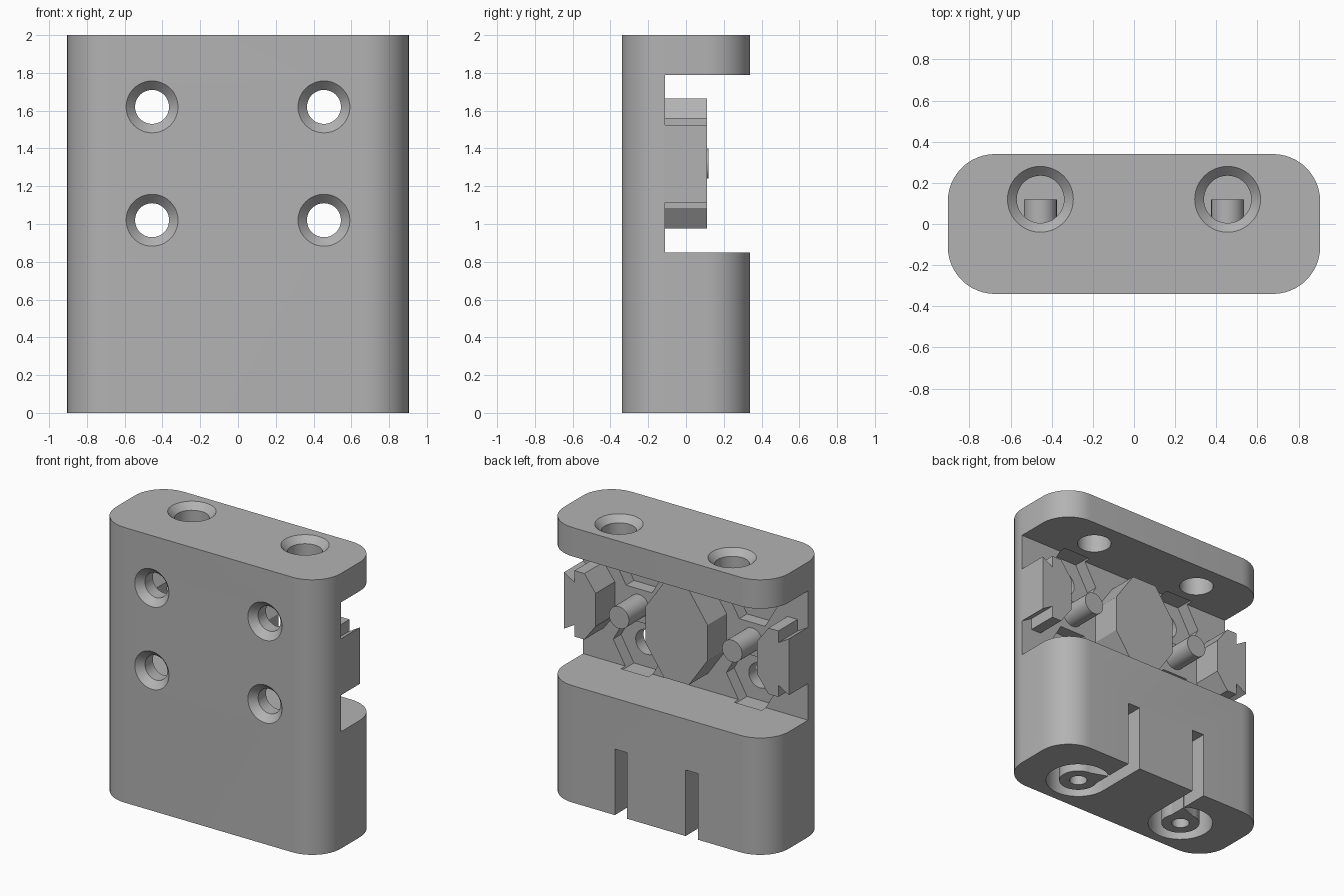
import bpy, bmesh, math
from mathutils import Matrix, Vector

cube = bpy.data.objects.get("Cube")
if cube:
    bpy.data.objects.remove(cube, do_unlink=True)

grey = bpy.data.materials.new("plain_grey")
grey.use_nodes = True
colour = (0.45, 0.45, 0.45, 1)
grey.diffuse_color = colour
grey.node_tree.nodes["Principled BSDF"].inputs["Base Color"].default_value = colour

W, D, H, R = 0.905, 0.34, 2.0, 0.23   # half width, half depth, height, corner radius
WALL, LOW, HIGH = -0.11, 0.85, 1.79   # wall surface and bay limits
MID, PEG_X = 1.32, 0.455              # bay centre height, peg position


def finish(name, bm):
    bmesh.ops.recalc_face_normals(bm, faces=bm.faces)
    mesh = bpy.data.meshes.new(name)
    bm.to_mesh(mesh)
    bm.free()
    mesh.materials.append(grey)
    ob = bpy.data.objects.new(name, mesh)
    bpy.context.collection.objects.link(ob)
    return ob


def prism(name, points, start, end, axis="Z"):
    """Extrude a 2D outline along z (points are x, y) or along y (points are x, z)."""
    bm = bmesh.new()
    place = (lambda a, b, t: (a, b, t)) if axis == "Z" else (lambda a, b, t: (a, t, b))
    face = bm.faces.new([bm.verts.new(place(a, b, start)) for a, b in points])
    moved = bmesh.ops.extrude_face_region(bm, geom=[face])["geom"]
    bmesh.ops.translate(bm, vec=Vector(place(0, 0, end - start)),
                        verts=[v for v in moved if isinstance(v, bmesh.types.BMVert)])
    return finish(name, bm)


def ring(cx, cy, r, n=48):
    return [(cx + r * math.cos(math.tau * i / n), cy + r * math.sin(math.tau * i / n))
            for i in range(n)]


def box(name, x0, x1, y0, y1, z0, z1):
    return prism(name, [(x0, y0), (x1, y0), (x1, y1), (x0, y1)], z0, z1)


def cone(name, r1, r2, depth, centre, axis="Z"):
    """Cone whose wide end r1 points down, or to the front for axis Y."""
    bm = bmesh.new()
    turn = Matrix.Rotation(-math.pi / 2, 4, "X") if axis == "Y" else Matrix()
    bmesh.ops.create_cone(bm, cap_ends=True, segments=48, radius1=r1, radius2=r2,
                          depth=depth, matrix=Matrix.Translation(centre) @ turn)
    return finish(name, bm)


def apply_boolean(target, tool, operation="DIFFERENCE"):
    mod = target.modifiers.new("cut", "BOOLEAN")
    mod.operation, mod.solver, mod.object = operation, "EXACT", tool
    bpy.context.view_layer.objects.active = target
    bpy.ops.object.modifier_apply(modifier=mod.name)
    bpy.data.objects.remove(tool, do_unlink=True)


def smooth(ob):
    bpy.ops.object.select_all(action="DESELECT")
    ob.select_set(True)
    bpy.context.view_layer.objects.active = ob
    bpy.ops.object.shade_smooth_by_angle(angle=math.radians(25))


# Rounded body with the open bay at the back
outline = []
for sx, sy, first in ((1, 1, 0), (-1, 1, 90), (-1, -1, 180), (1, -1, 270)):
    for step in range(13):
        a = math.radians(first + step * 7.5)
        outline.append((sx * (W - R) + R * math.cos(a), sy * (D - R) + R * math.sin(a)))
body = prism("body", outline, 0, H)
apply_boolean(body, box("bay", -1, 1, WALL, 0.5, LOW, HIGH))

for s in (-1, 1):
    x = s * PEG_X
    # Countersunk holes in the top plate
    apply_boolean(body, prism("top_hole", ring(x, 0.12, 0.115), HIGH - 0.1, H + 0.1))
    apply_boolean(body, cone("top_sink", 0.105, 0.17, 0.065, (x, 0.12, H - 0.0225)))
    # Countersunk screw holes in the front, with hexagonal nut pockets behind
    for z in (MID - 0.3, MID + 0.3):
        apply_boolean(body, prism("nut_pocket", ring(x, z, 0.208, 6), -0.2, WALL + 0.05, "Y"))
        apply_boolean(body, prism("screw_hole", ring(x, z, 0.09), -D - 0.1, 0, "Y"))
        apply_boolean(body, cone("screw_sink", 0.147, 0.08, 0.07, (x, -D + 0.025, z), "Y"))
    # Loop channel in the base, running out to the back
    cy, deep = -0.05, 0.48
    channel = prism("channel", ring(x, cy, 0.22), -0.1, deep)
    edges = sorted((s * 0.235, s * 0.335))
    apply_boolean(channel, box("exit_slot", *edges, cy, 0.5, -0.1, deep), "UNION")
    island = prism("island", ring(x, cy, 0.13), -0.2, deep + 0.1)
    tip = [(x - s * 0.12, cy - 0.03), (x - s * 0.12, cy + 0.175), (x + s * 0.07, cy + 0.105)]
    apply_boolean(island, prism("tip", tip, -0.2, deep + 0.1), "UNION")
    apply_boolean(channel, island)
    apply_boolean(body, channel)
    apply_boolean(body, prism("base_hole", ring(x, cy, 0.06, 32), -0.1, 0.4))
smooth(body)

# Pegs standing on the wall
for side, s in (("left", 1), ("right", -1)):
    smooth(prism(side + "_peg", ring(s * PEG_X, MID, 0.08, 32), WALL, 0.12, "Y"))

# Eight-sided centre block
quarter = [(0.25, 0.13), (0.1, 0.345)]
half = quarter + [(-a, b) for a, b in reversed(quarter)]
full = half + [(-a, -b) for a, b in half]
prism("centre_block", [(a, MID + b) for a, b in full], WALL, 0.11, "Y")

# Notched blocks at both ends
upper = [(W, 0.205), (0.82, 0.155), (0.82, 0.24), (0.74, 0.24), (0.65, 0.12)]
end = upper + [(a, -b) for a, b in reversed(upper)]
for side, s in (("left", 1), ("right", -1)):
    prism(side + "_end_block", [(s * a, MID + b) for a, b in end], WALL, 0.11, "Y")
